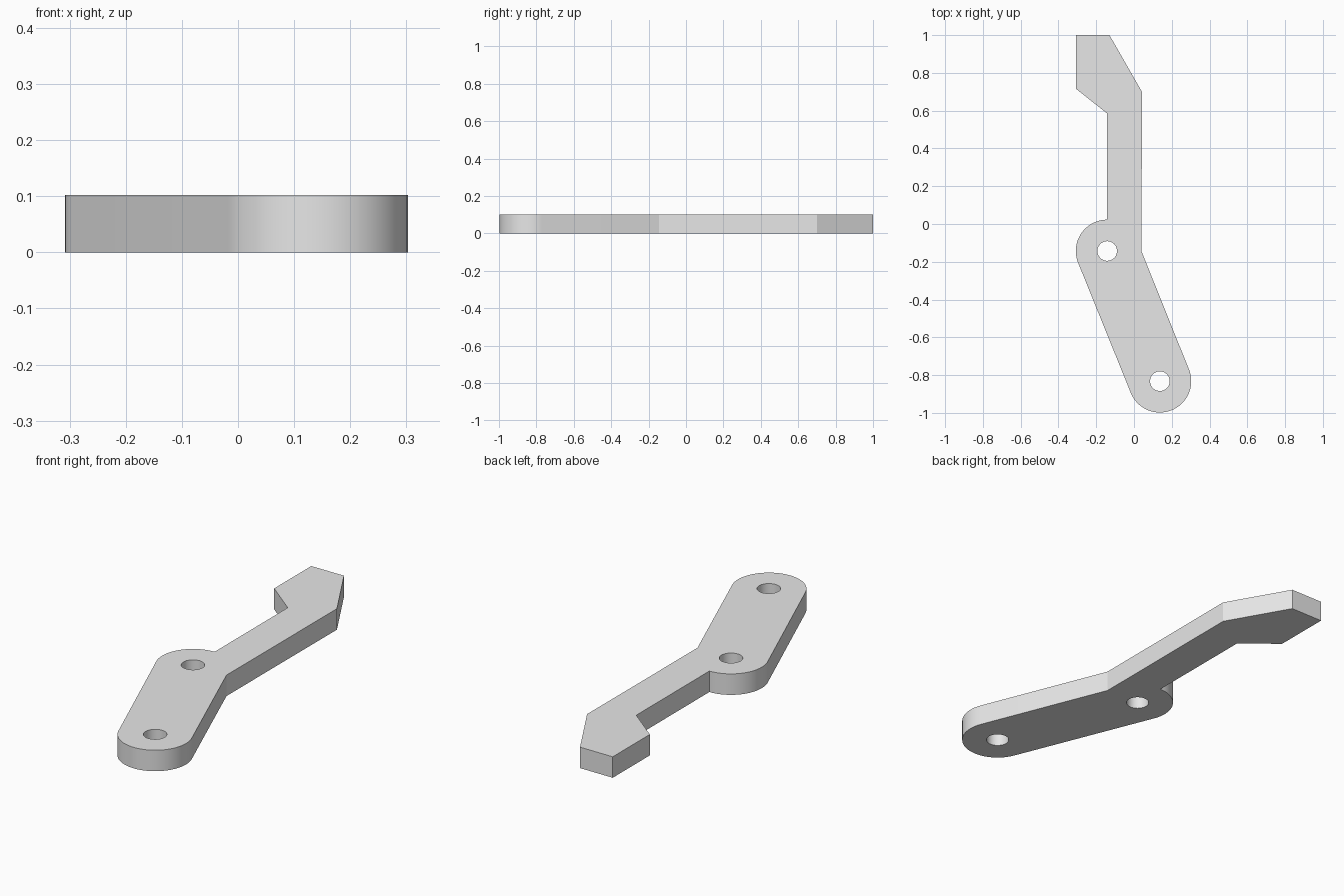
import bpy, bmesh, math
from mathutils import Vector

if "Cube" in bpy.data.objects:
    bpy.data.objects.remove(bpy.data.objects["Cube"], do_unlink=True)

THICK = 0.102
PIVOT = Vector((-0.142, -0.143))   # boss beside the arm
END = Vector((0.137, -0.832))      # rounded lower end
R, HOLE = 0.166, 0.052
d = PIVOT - END
side = math.degrees(math.atan2(d.y, d.x)) - 90   # direction of the right flank


def arc(c, r, a0, a1, n):
    """Points on an arc, angles in degrees, both ends included."""
    return [(c.x + r * math.cos(math.radians(a0 + (a1 - a0) * i / n)),
             c.y + r * math.sin(math.radians(a0 + (a1 - a0) * i / n))) for i in range(n + 1)]


# Outline: rounded end, arm, hooked tip, round boss
outline = arc(END, R, side - 180, side, 40)
outline += [(0.04, -0.145), (0.042, 0.7), (-0.13, 1.0),
            (-0.306, 1.0), (-0.306, 0.715), (-0.142, 0.585)]
outline += arc(PIVOT, R, 90, side + 180, 26)
holes = [arc(c, HOLE, 0, 360, 36)[:-1] for c in (PIVOT, END)]

# Fill the plate around its two holes, then extrude it
bm = bmesh.new()
for loop in [outline] + holes:
    vs = [bm.verts.new((x, y, 0)) for x, y in loop]
    for i, v in enumerate(vs):
        bm.edges.new((v, vs[(i + 1) % len(vs)]))
bmesh.ops.triangle_fill(bm, use_beauty=True, edges=bm.edges[:], normal=(0, 0, 1))
ext = bmesh.ops.extrude_face_region(bm, geom=bm.faces[:], use_keep_orig=True)
top = [g for g in ext["geom"] if isinstance(g, bmesh.types.BMVert)]
bmesh.ops.translate(bm, verts=top, vec=(0, 0, THICK))
bmesh.ops.recalc_face_normals(bm, faces=bm.faces[:])

mesh = bpy.data.meshes.new("lever_arm")
bm.to_mesh(mesh)
bm.free()
lever = bpy.data.objects.new("lever_arm", mesh)
bpy.context.collection.objects.link(lever)

# Plain grey
grey = bpy.data.materials.new("plain_grey")
grey.use_nodes = True
colour = (0.8, 0.8, 0.8, 1)
grey.diffuse_color = colour
grey.node_tree.nodes["Principled BSDF"].inputs["Base Color"].default_value = colour
mesh.materials.append(grey)

# Smooth round walls, sharp corners
bpy.ops.object.select_all(action="DESELECT")
lever.select_set(True)
bpy.context.view_layer.objects.active = lever
bpy.ops.object.shade_smooth_by_angle(angle=math.radians(20))
